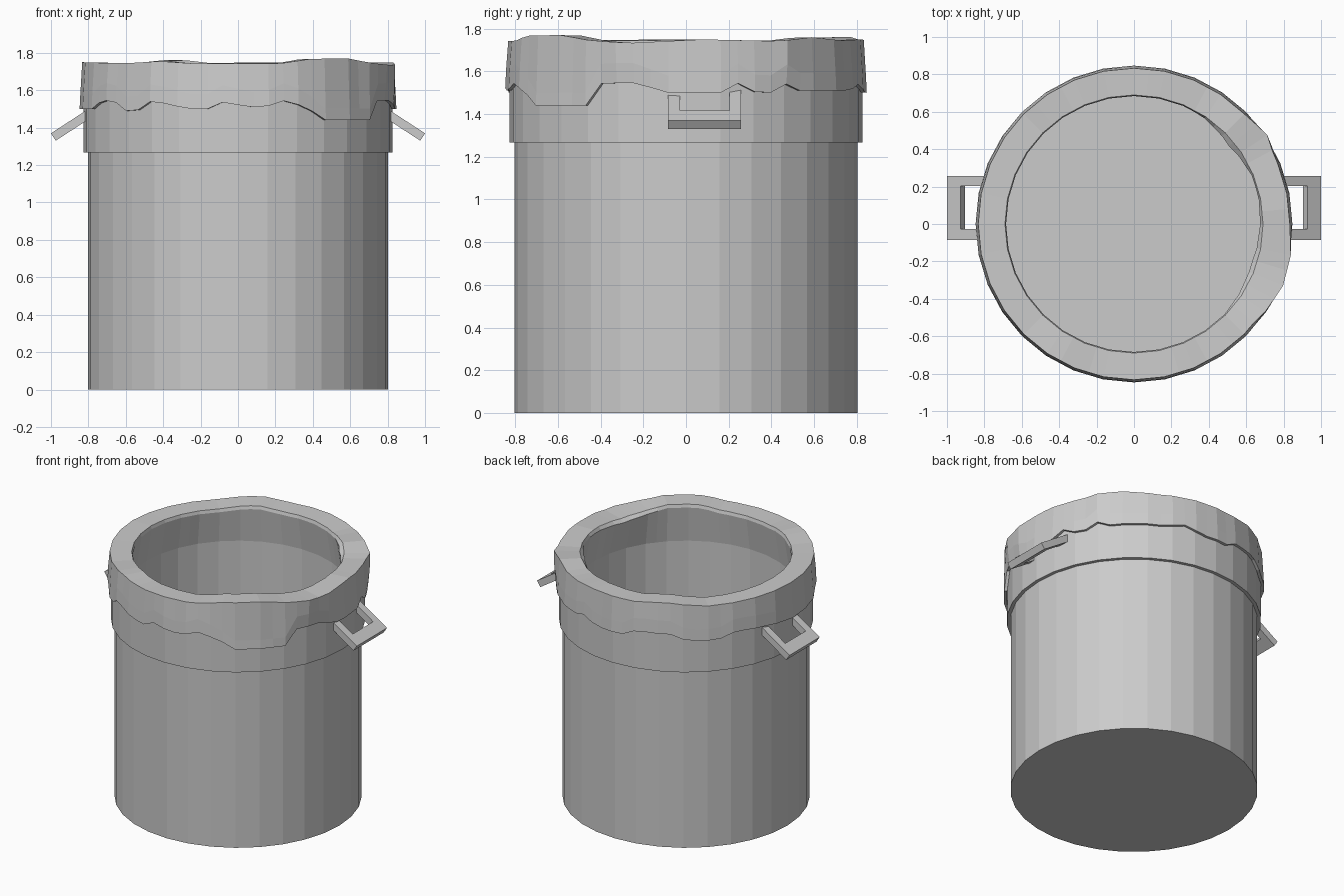
import bpy, bmesh, math

if "Cube" in bpy.data.objects:
    bpy.data.objects.remove(bpy.data.objects["Cube"])

SIDES = 32


def new_object(name, bm):
    bmesh.ops.recalc_face_normals(bm, faces=bm.faces)
    me = bpy.data.meshes.new(name)
    bm.to_mesh(me)
    bm.free()
    ob = bpy.data.objects.new(name, me)
    bpy.context.collection.objects.link(ob)
    return ob


def bridge(bm, rings):
    for a, b in zip(rings, rings[1:]):
        n = len(a)
        for i in range(n):
            j = (i + 1) % n
            bm.faces.new((a[i], a[j], b[j], b[i]))


def sample(table, deg):
    # linear interpolation in a periodic (degrees, value) table
    deg = (deg - table[0][0]) % 360 + table[0][0]
    pts = table + [(table[0][0] + 360, table[0][1])]
    for (a, va), (b, vb) in zip(pts, pts[1:]):
        if a <= deg <= b:
            return va + (vb - va) * (deg - a) / (b - a)


# can: outer wall, thicker collar, hollow inside with a floor
profile = [(0.803, 0), (0.803, 1.267), (0.826, 1.267), (0.826, 1.70),
           (0.725, 1.70), (0.725, 0.03)]
bm = bmesh.new()
rings = [[bm.verts.new((r * math.cos(2 * math.pi * i / SIDES),
                        r * math.sin(2 * math.pi * i / SIDES), z))
          for i in range(SIDES)] for r, z in profile]
bridge(bm, rings)
bm.faces.new(rings[0])
bm.faces.new(rings[-1])
new_object("can_body", bm)

# liner bag: angles are measured from the front, positive towards +x
hem = [(-90, 1.50), (-67, 1.50), (-60, 1.545), (-52, 1.545), (-45, 1.49),
       (-40, 1.49), (-33, 1.545), (-18, 1.50), (-11, 1.50), (-5, 1.54),
       (3, 1.51), (10, 1.51), (16.5, 1.545), (26, 1.51), (33, 1.44),
       (57, 1.44), (62, 1.545), (75, 1.545), (83, 1.50), (101, 1.50),
       (107, 1.545), (113, 1.50), (118, 1.50), (123, 1.545), (129, 1.51),
       (156, 1.51), (162, 1.545), (172, 1.50), (186, 1.50), (192, 1.545),
       (208, 1.545), (216, 1.50), (230, 1.50), (237, 1.54), (250, 1.53)]
crest = [(-90, 1.75), (-45, 1.745), (-30, 1.755), (-15, 1.742), (15, 1.742),
         (28, 1.768), (45, 1.77), (58, 1.745), (72, 1.733), (95, 1.75),
         (120, 1.742), (135, 1.76), (150, 1.745), (170, 1.75), (190, 1.745),
         (205, 1.765), (225, 1.74)]
bulge = [(-90, 0), (50, 0), (67, 0.03), (79, 0.022), (90, 0), (115, 0),
         (124, 0.025), (135, 0)]
dent = [(-90, 0), (45, 0), (70, 0.02), (88, 0.01), (110, 0),
        (130, 0.025), (150, 0)]
bm = bmesh.new()
rings = [[] for _ in range(7)]
n = SIDES * 2
for i in range(n):
    deg = 360 * i / n
    a = math.radians(deg)
    flat = math.cos(math.pi / SIDES) if i % 2 else 1   # keep 32 flat sides
    low, top = sample(hem, deg), sample(crest, deg)
    out, inn = sample(bulge, deg), sample(dent, deg)
    fold = 1.3 * low - 0.37                            # crumple above the hem
    loop = [(0.828, low), (0.847, low), (0.843 + out * 0.5, fold),
            (0.833 + out, top), (0.69, top - 0.003),
            (0.684 - inn, top - 0.025), (0.721, 1.49)]
    for ring, (r, z) in zip(rings, loop):
        r *= flat
        ring.append(bm.verts.new((r * math.sin(a), -r * math.cos(a), z)))
bridge(bm, rings)
new_object("liner_bag", bm)


# handles: U-shaped slabs sloping downwards on both sides
def handle(name, side):
    slope, thick = math.radians(33), 0.047
    u = [(-0.27, -0.085), (0, -0.085), (0, 0.257), (-0.27, 0.257),
         (-0.27, 0.203), (-0.085, 0.203), (-0.085, -0.028), (-0.27, -0.028)]
    c, s = math.cos(slope), math.sin(slope)
    bm = bmesh.new()
    rings = [[bm.verts.new((side * (1.0 + d * c - t * s), y,
                            1.37 - d * s - t * c))
              for d, y in u] for t in (0, thick)]
    bridge(bm, rings)
    for r in rings:
        bm.faces.new(r)
    new_object(name, bm)


handle("handle_right", 1)
handle("handle_left", -1)
